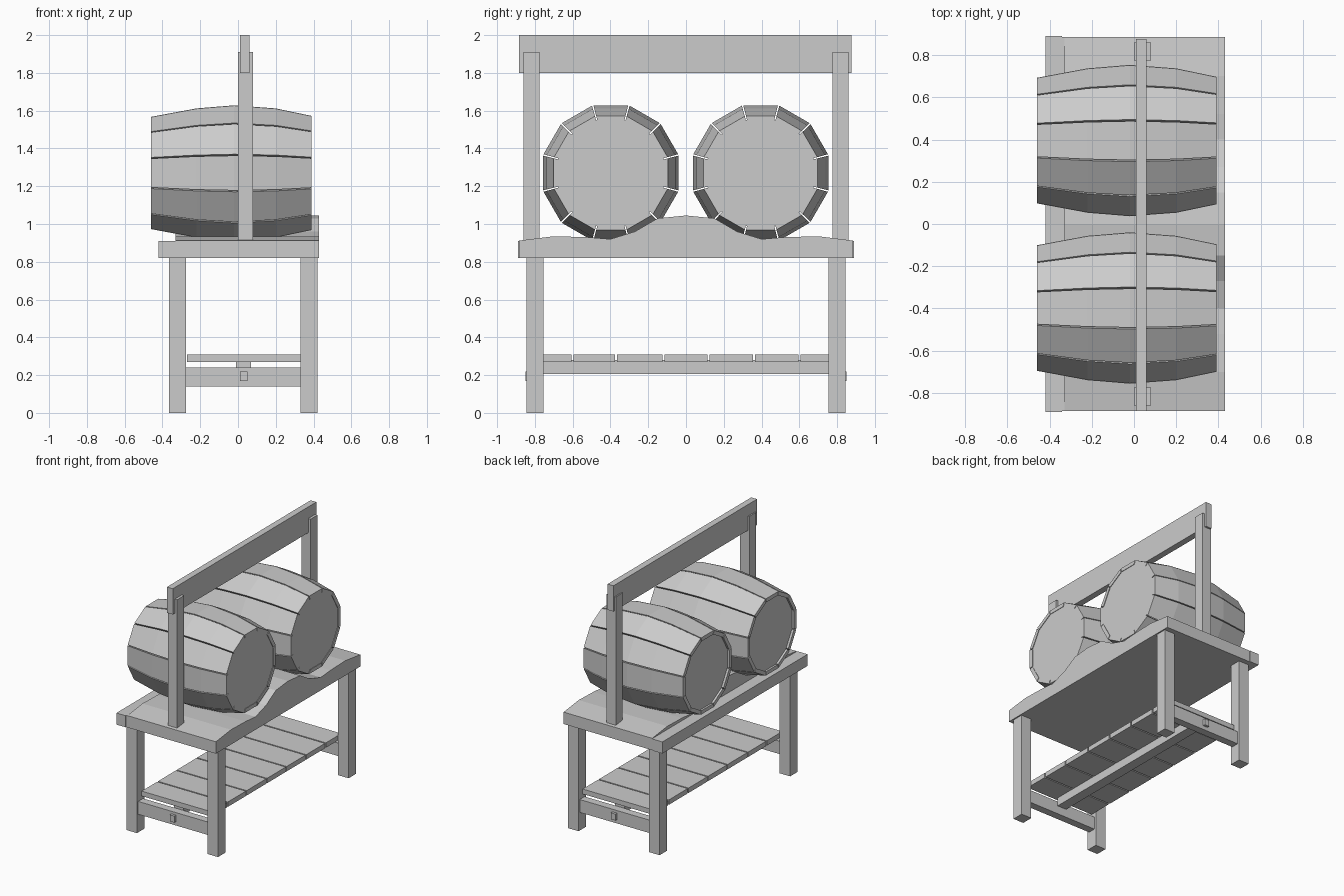
import bpy, bmesh, math

if "Cube" in bpy.data.objects:
    bpy.data.objects.remove(bpy.data.objects["Cube"])


def finish(name, bm):
    bmesh.ops.recalc_face_normals(bm, faces=bm.faces)
    me = bpy.data.meshes.new(name)
    bm.to_mesh(me)
    bm.free()
    ob = bpy.data.objects.new(name, me)
    bpy.context.collection.objects.link(ob)
    return ob


def loft(bm, rings):
    """Bridge equal point loops into a closed solid."""
    vs = [[bm.verts.new(p) for p in r] for r in rings]
    n = len(vs[0])
    for a, b in zip(vs, vs[1:]):
        for i in range(n):
            j = (i + 1) % n
            bm.faces.new((a[i], a[j], b[j], b[i]))
    bm.faces.new(vs[0])
    bm.faces.new(vs[-1][::-1])


def box(name, x0, x1, y0, y1, z0, z1):
    bm = bmesh.new()
    loft(bm, [[(x0, y0, z), (x1, y0, z), (x1, y1, z), (x0, y1, z)] for z in (z0, z1)])
    return finish(name, bm)


# Table top with a front edge board
box("table_top", -0.34, 0.43, -0.885, 0.885, 0.82, 0.91)
box("front_edge_board", -0.42, -0.34, -0.89, 0.89, 0.82, 0.91)

# Scooped bed that holds the barrels
half = [(0.0, 1.045), (0.15, 1.03), (0.27, 0.96), (0.40, 0.92), (0.52, 0.93), (0.70, 0.935), (0.885, 0.912)]
profile = [(-y, z) for y, z in half[:0:-1]] + half + [(0.885, 0.905), (-0.885, 0.905)]
bm = bmesh.new()
loft(bm, [[(x, y, z) for y, z in profile] for x in (-0.33, 0.43)])
finish("barrel_cradle", bm)

# Legs, end rails, posts and stretcher tenons, at both ends
for s, end in ((-1, "left"), (1, "right")):
    def span(a, b):
        return sorted((s * a, s * b))
    box(f"{end}_front_leg", -0.365, -0.275, *span(0.755, 0.845), 0.0, 0.82)
    box(f"{end}_back_leg", 0.33, 0.42, *span(0.755, 0.845), 0.0, 0.82)
    box(f"{end}_end_rail", -0.275, 0.33, *span(0.77, 0.83), 0.14, 0.24)
    box(f"{end}_top_post", 0.0, 0.08, *span(0.775, 0.86), 0.91, 1.91)
    box(f"{end}_tenon", 0.01, 0.05, *span(0.83, 0.85), 0.17, 0.22)

# Top board between the posts
box("top_board", 0.01, 0.06, -0.885, 0.875, 1.80, 2.0)

# Lower stretcher and shelf planks
box("long_stretcher", -0.01, 0.07, -0.77, 0.77, 0.205, 0.28)
edges = [-0.80, -0.60, -0.37, -0.12, 0.12, 0.36, 0.60, 0.80]
for i, (a, b) in enumerate(zip(edges, edges[1:])):
    box(f"shelf_plank_{i + 1}", -0.27, 0.33, a + 0.005, b - 0.005, 0.27, 0.308)

# Barrels of twelve bent staves with flat heads
SIDES, THICK, CZ = 12, 0.03, 1.27
RINGS = [(-0.46, 0.307), (-0.22, 0.353), (-0.02, 0.37), (0.20, 0.353), (0.39, 0.312)]


def point(x, r, ang, cy):
    return (x, cy + r * math.cos(ang), CZ + r * math.sin(ang))


for cy, side in ((-0.398, "left"), (0.395, "right")):
    bm = bmesh.new()
    step = 2 * math.pi / SIDES
    for k in range(SIDES):
        a0, a1 = (k - 0.48) * step, (k + 0.48) * step
        loft(bm, [[point(x, r, a0, cy), point(x, r, a1, cy),
                   point(x, r - THICK, a1, cy), point(x, r - THICK, a0, cy)]
                  for x, r in RINGS])
    finish(f"{side}_barrel_staves", bm)
    for x, face in ((-0.43, "front"), (0.375, "back")):
        bm = bmesh.new()
        loft(bm, [[point(x + d, 0.29, (k - 0.5) * step, cy) for k in range(SIDES)]
                  for d in (-0.01, 0.01)])
        finish(f"{side}_barrel_{face}_head", bm)
